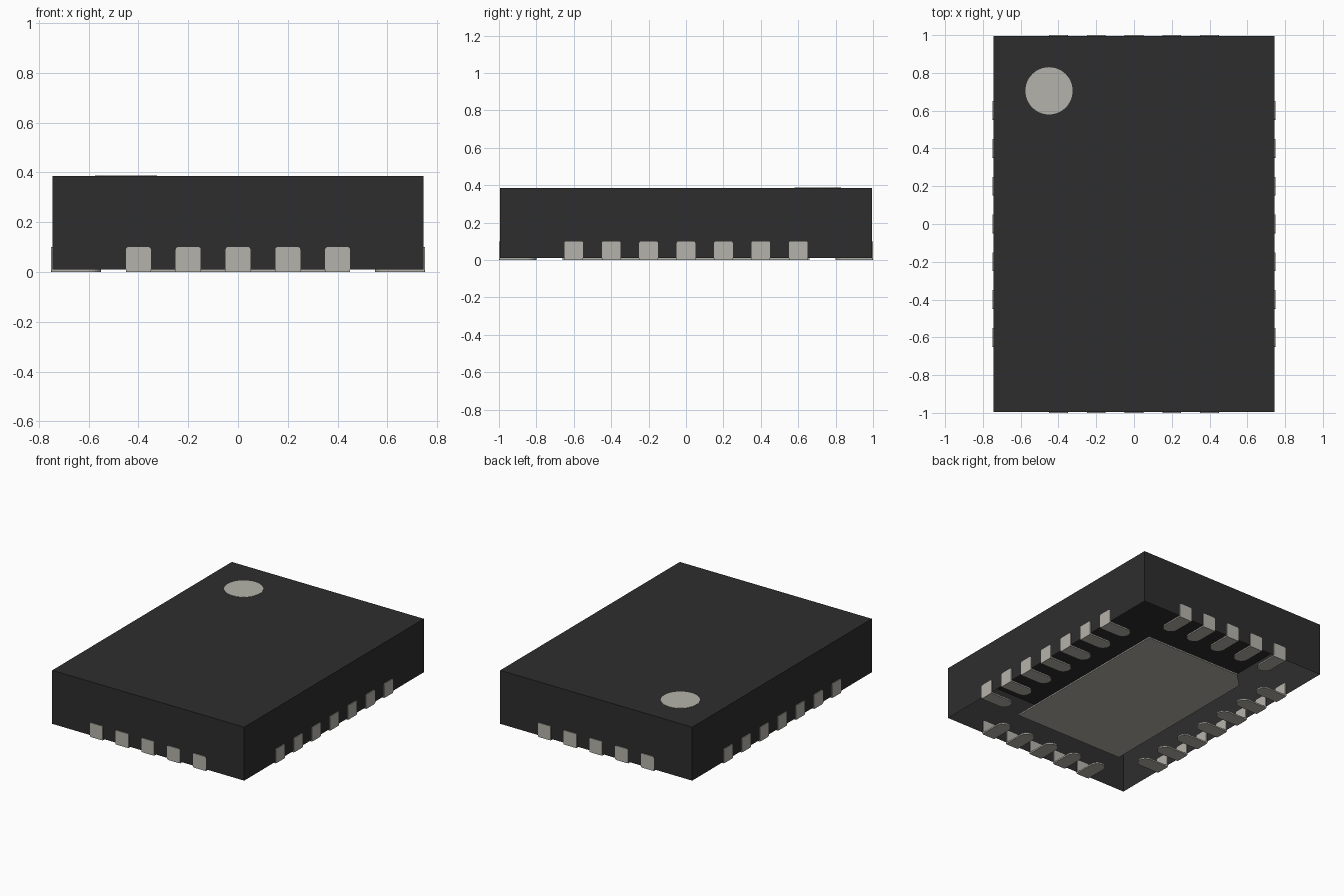
import bpy, bmesh
from math import cos, sin, pi
from mathutils import Matrix

if "Cube" in bpy.data.objects:
    bpy.data.objects.remove(bpy.data.objects["Cube"])


def material(name, color):
    m = bpy.data.materials.new(name)
    m.use_nodes = True
    m.diffuse_color = color
    m.node_tree.nodes["Principled BSDF"].inputs["Base Color"].default_value = color
    return m


black = material("black_resin", (0.027, 0.027, 0.027, 1))
metal = material("tin_grey", (0.46, 0.45, 0.405, 1))

HX, HY, HEIGHT = 0.75, 1.0, 0.385   # half sizes over the contacts, total height
OUT = 0.005                         # how far contacts stand out of the walls
FOOT = 0.01                         # foot thickness
PITCH, HALF_W, LENGTH = 0.2, 0.05, 0.2


def finish(bm, name, mat):
    bmesh.ops.recalc_face_normals(bm, faces=bm.faces)
    mesh = bpy.data.meshes.new(name)
    bm.to_mesh(mesh)
    bm.free()
    mesh.materials.append(mat)
    ob = bpy.data.objects.new(name, mesh)
    bpy.context.collection.objects.link(ob)
    return ob


def prism(bm, outline, z0, z1):
    """Extrude a flat outline upward; returns its vertices."""
    face = bm.faces.new([bm.verts.new((x, y, z0)) for x, y in outline])
    ext = bmesh.ops.extrude_face_region(bm, geom=[face])["geom"]
    top = [g for g in ext if isinstance(g, bmesh.types.BMVert)]
    bmesh.ops.translate(bm, verts=top, vec=(0, 0, z1 - z0))
    return list(face.verts) + top


def arc(cx, cy, r, a0, a1, n):
    return [(cx + r * cos(a0 + (a1 - a0) * i / n),
             cy + r * sin(a0 + (a1 - a0) * i / n)) for i in range(n + 1)]


# Moulded body: a shell left open underneath
bx, by = HX - OUT, HY - OUT
bm = bmesh.new()
prism(bm, [(-bx, -by), (bx, -by), (bx, by), (-bx, by)], FOOT, HEIGHT)
floor = [f for f in bm.faces if f.calc_center_median().z < FOOT + 0.001]
bmesh.ops.delete(bm, geom=floor, context="FACES_ONLY")
finish(bm, "body_shell", black)

# Orientation dot on the top
bm = bmesh.new()
prism(bm, arc(-0.45, 0.705, 0.125, 0, 2 * pi, 48)[:-1], HEIGHT - 0.002, HEIGHT + 0.002)
finish(bm, "orientation_dot", metal)

# Central pad under the body, one corner cut
px, py, cut = 0.425, 0.66, 0.1
bm = bmesh.new()
prism(bm, [(-px, -py), (px, -py), (px, py), (-px + cut, py), (-px, py - cut)], 0, FOOT)
finish(bm, "central_pad", metal)


def contact_mesh():
    """Contact facing -y with its outer face at y = 0: foot plus wall plate."""
    bm = bmesh.new()
    tip = arc(0, LENGTH - HALF_W, HALF_W, 0, pi, 12)
    prism(bm, [(-HALF_W, 0.002), (HALF_W, 0.002)] + tip, 0, FOOT)
    # Wall plate with softened corners, turned upright
    r, w, h = 0.01, HALF_W, 0.1
    corners = [(w - r, h - r), (-w + r, h - r), (-w + r, r), (w - r, r)]
    outline = []
    for i, (cx, cz) in enumerate(corners):
        outline += arc(cx, cz, r, i * pi / 2, (i + 1) * pi / 2, 3)
    plate = prism(bm, outline, -2 * OUT, 0)
    bmesh.ops.rotate(bm, verts=plate, matrix=Matrix.Rotation(pi / 2, 3, "X"))
    return finish(bm, "contact", metal)


template = contact_mesh()


def row(side, count, angle, reach):
    """Copies of the contact along one wall, turned about the centre."""
    for i in range(count):
        ob = bpy.data.objects.new(f"{side}_contact_{i + 1}", template.data)
        along = (i - (count - 1) / 2) * PITCH
        ob.matrix_world = (Matrix.Rotation(angle, 4, "Z")
                           @ Matrix.Translation((along, -reach, 0)))
        bpy.context.collection.objects.link(ob)


row("front", 5, 0, HY)
row("left", 7, pi / 2, HX)
row("back", 5, pi, HY)
row("right", 7, -pi / 2, HX)
bpy.data.objects.remove(template)
